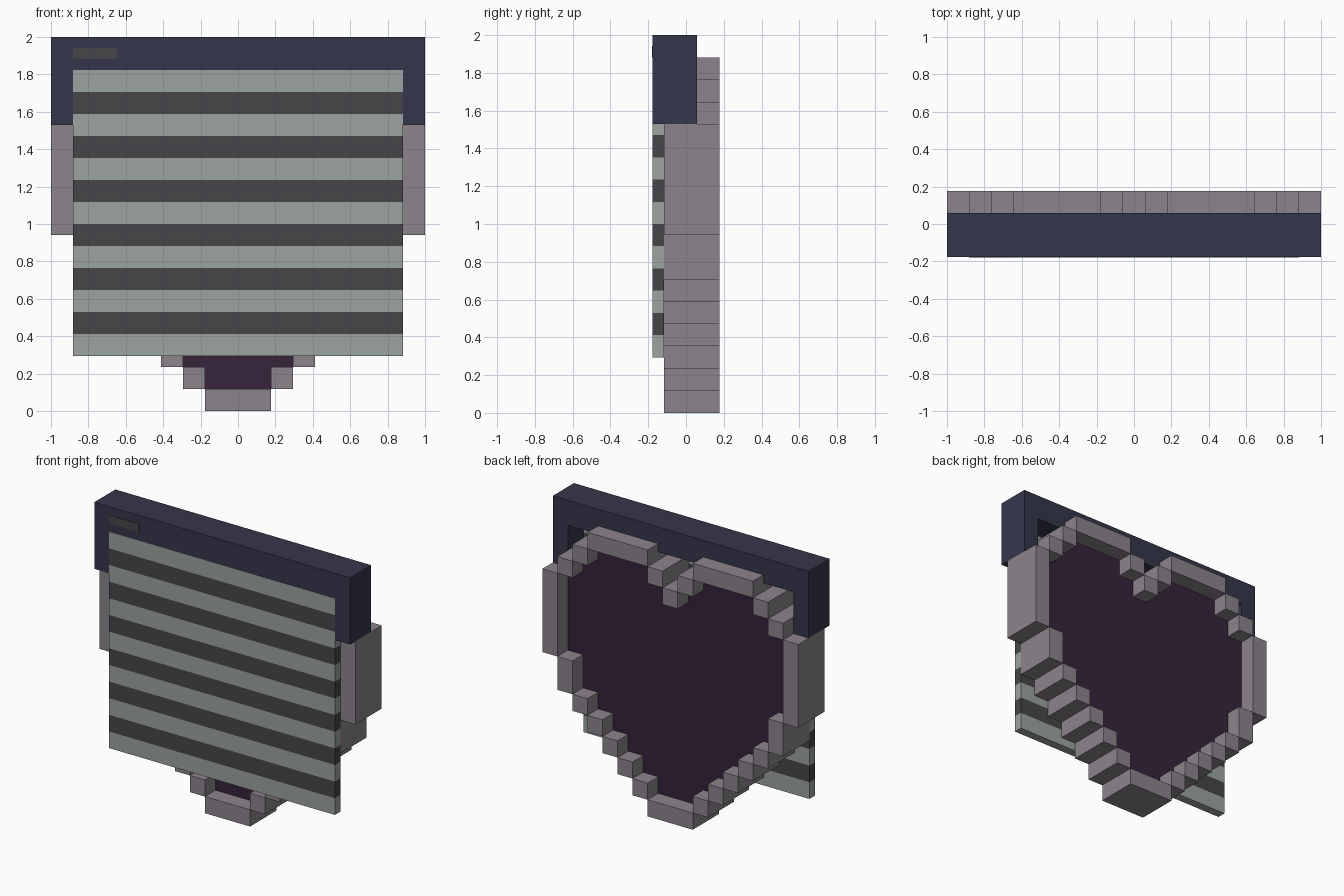
import bpy, bmesh

if "Cube" in bpy.data.objects:
    bpy.data.objects.remove(bpy.data.objects["Cube"])

U = 1 / 17  # modelling grid: every part sits on this step


def material(name, rgb):
    m = bpy.data.materials.new(name)
    lin = [((c / 255 + 0.055) / 1.055) ** 2.4 for c in rgb]
    m.diffuse_color = (*lin, 1)
    m.use_nodes = True
    m.node_tree.nodes["Principled BSDF"].inputs["Base Color"].default_value = m.diffuse_color
    return m


NAVY = material("navy", (53, 54, 75))
LIGHT = material("pale grey green", (155, 163, 160))
DARK = material("dark grey", (70, 69, 72))
RIM = material("mauve grey", (140, 133, 140))
PURPLE = material("deep purple", (54, 35, 59))


def finish(bm, name, mat):
    bmesh.ops.recalc_face_normals(bm, faces=bm.faces)
    me = bpy.data.meshes.new(name)
    bm.to_mesh(me)
    bm.free()
    me.materials.append(mat)
    ob = bpy.data.objects.new(name, me)
    bpy.context.collection.objects.link(ob)
    return ob


def add_box(bm, x0, x1, y0, y1, z0, z1):
    vs = bmesh.ops.create_cube(bm, size=1)["verts"]
    for v in vs:
        v.co.x = (x1 if v.co.x > 0 else x0) * U
        v.co.y = (y1 if v.co.y > 0 else y0) * U
        v.co.z = (z1 if v.co.z > 0 else z0) * U


def box(name, mat, *dims):
    bm = bmesh.new()
    add_box(bm, *dims)
    return finish(bm, name, mat)


def extrude_outline(name, mat, half, y0, y1):
    """Mirror a half outline (x >= 0) and extrude it along y."""
    pts = half + [(-x, z) for x, z in reversed(half) if x > 0]
    bm = bmesh.new()
    f = bm.faces.new([bm.verts.new((x * U, y0 * U, z * U)) for x, z in pts])
    new = bmesh.ops.extrude_face_region(bm, geom=[f])["geom"]
    for v in new:
        if isinstance(v, bmesh.types.BMVert):
            v.co.y = y1 * U
    return finish(bm, name, mat)


# Upside-down U casing at the top
extrude_outline("top_frame", NAVY,
                [(0, 34), (17, 34), (17, 26), (15, 26), (15, 31), (0, 31)], -3, 1)

# Small plate on the casing front
box("front_plate", DARK, -15, -11, -3.06, -2.9, 32, 33)

# Horizontal striped panel, alternating light and dark slats
for i in range(13):
    box(f"slat_{i + 1}", DARK if i % 2 else LIGHT,
        -15, 15, -3.03, -2, 5 + 2 * i, 7 + 2 * i)

# Stepped heart rim: (x0, x1, z0, z1), mirrored in x
bm = bmesh.new()
add_box(bm, -3, 3, -2, 3, 0, 2)
add_box(bm, -1, 1, -2, 3, 26, 28)
blocks = [(1, 3, 28, 30), (3, 11, 30, 32), (11, 13, 28, 30), (13, 15, 26, 28),
          (15, 17, 16, 26), (13, 15, 12, 16)]
blocks += [(3 + 2 * k, 5 + 2 * k, 2 + 2 * k, 4 + 2 * k) for k in range(5)]
for x0, x1, z0, z1 in blocks:
    add_box(bm, x0, x1, -2, 3, z0, z1)
    add_box(bm, -x1, -x0, -2, 3, z0, z1)
finish(bm, "heart_rim", RIM)

# Recessed heart panel filling the rim
inner = [(0, 26), (1, 26), (1, 28), (3, 28), (3, 30), (11, 30), (11, 28), (13, 28),
         (13, 26), (15, 26), (15, 16), (13, 16), (13, 12)]
for k in range(5):
    inner += [(11 - 2 * k, 12 - 2 * k), (11 - 2 * k, 10 - 2 * k)]
inner += [(3, 2), (0, 2)]
inner = [p for i, p in enumerate(inner) if i == 0 or p != inner[i - 1]]
extrude_outline("heart_panel", PURPLE, inner, 0, 1)
